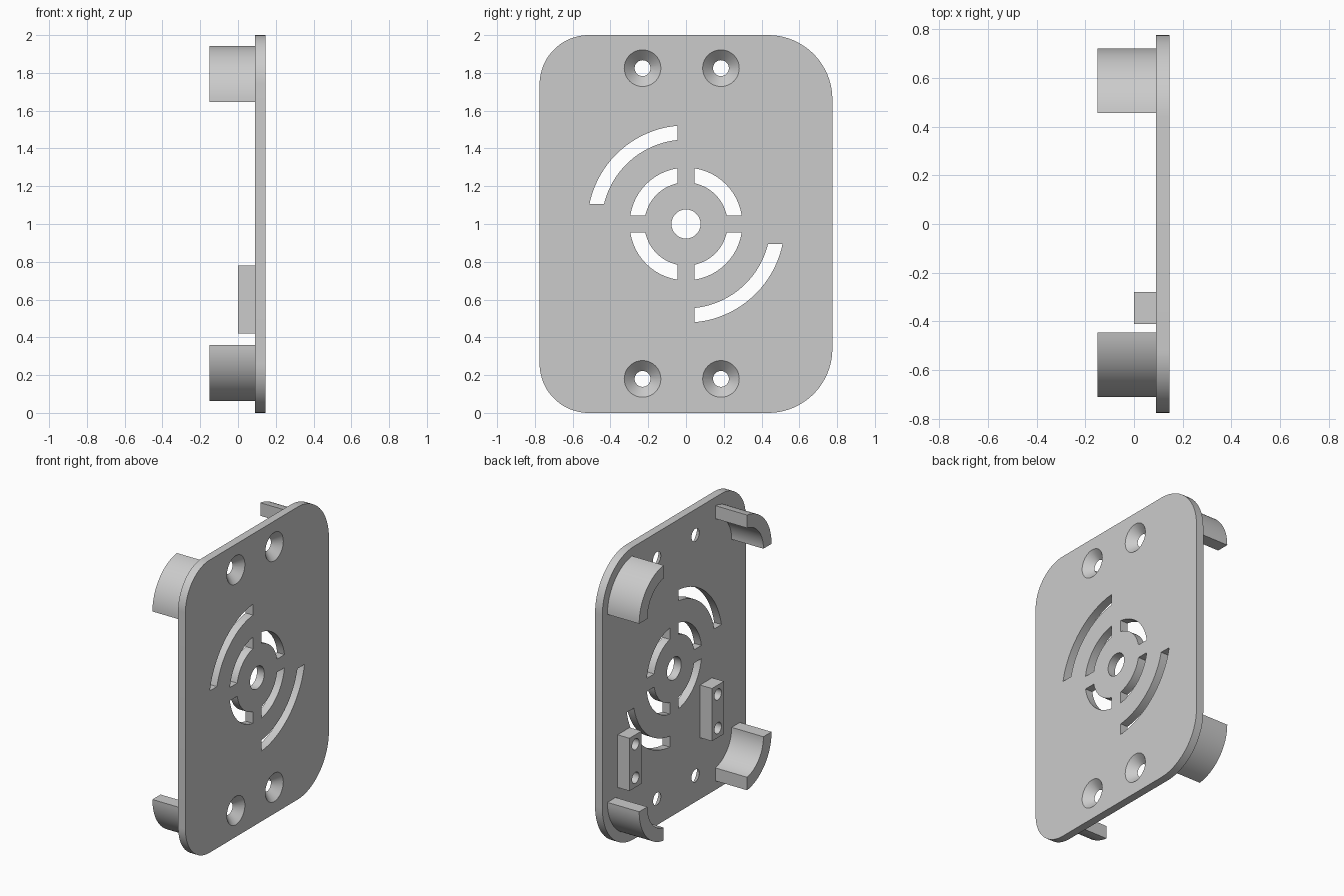
import bpy, bmesh
from math import pi, sin, cos, asin, acos

cube = bpy.data.objects.get("Cube")
if cube:
    bpy.data.objects.remove(cube)

grey = bpy.data.materials.new("light grey")
grey.use_nodes = True
grey.diffuse_color = (0.6, 0.6, 0.6, 1)
grey.node_tree.nodes["Principled BSDF"].inputs["Base Color"].default_value = grey.diffuse_color

BACK, FRONT = 0.09, 0.145     # plate faces along x
MID = 1.0                     # height of the plate centre


def arc(cy, cz, r, a0, a1, n=20):
    """Points (y, z) along an arc."""
    return [(cy + r * cos(a0 + (a1 - a0) * i / n),
             cz + r * sin(a0 + (a1 - a0) * i / n)) for i in range(n + 1)]


def circle(cy, cz, r, n=40):
    return arc(cy, cz, r, 0, 2 * pi, n)[:-1]


def ring_piece(cy, cz, sy, sz, inner, outer, off_y, off_z):
    """Quarter ring in quadrant (sy, sz), trimmed parallel to the axes."""
    pts = arc(0, 0, outer, asin(off_z / outer), acos(off_y / outer))
    pts += arc(0, 0, inner, acos(off_y / inner), asin(off_z / inner))
    return [(cy + sy * y, cz + sz * z) for y, z in pts]


def loft(bm, first, x0, second, x1):
    """Closed solid between two matching outlines."""
    a = [bm.verts.new((x0, y, z)) for y, z in first]
    b = [bm.verts.new((x1, y, z)) for y, z in second]
    bm.faces.new(a)
    bm.faces.new(b[::-1])
    for i in range(len(a)):
        j = (i + 1) % len(a)
        bm.faces.new((a[j], a[i], b[i], b[j]))


def make(name, solids):
    """Object from a list of (outline, x0, outline, x1)."""
    bm = bmesh.new()
    for s in solids:
        loft(bm, *s)
    bmesh.ops.recalc_face_normals(bm, faces=bm.faces)
    mesh = bpy.data.meshes.new(name)
    bm.to_mesh(mesh)
    bm.free()
    mesh.materials.append(grey)
    obj = bpy.data.objects.new(name, mesh)
    bpy.context.collection.objects.link(obj)
    return obj


def select(obj):
    bpy.ops.object.select_all(action='DESELECT')
    obj.select_set(True)
    bpy.context.view_layer.objects.active = obj


def cut(obj, solids):
    cutter = make("cutter", solids)
    cutter.hide_render = True
    mod = obj.modifiers.new("cut", 'BOOLEAN')
    mod.operation = 'DIFFERENCE'
    mod.solver = 'EXACT'
    mod.object = cutter
    select(obj)
    bpy.ops.object.modifier_apply(modifier=mod.name)
    bpy.data.objects.remove(cutter)


def smooth(obj):
    select(obj)
    bpy.ops.object.shade_smooth_by_angle(angle=0.5)


def prism(outline, x0, x1):
    return (outline, x0, outline, x1)


# Plate, with larger corner radii on the +y side
W, big, small = 0.775, 0.34, 0.26
outline = (arc(W - big, 2 - big, big, 0, pi / 2)
           + arc(small - W, 2 - small, small, pi / 2, pi)
           + arc(small - W, small, small, pi, 1.5 * pi)
           + arc(W - big, big, big, 1.5 * pi, 2 * pi))
plate = make("plate", [prism(outline, BACK, FRONT)])

# Centre hole, ring slots and long arc slots
lo, hi = BACK - 0.05, FRONT + 0.05
holes = [prism(circle(0, MID, 0.077), lo, hi)]
for sy in (-1, 1):
    for sz in (-1, 1):
        holes.append(prism(ring_piece(0, MID, sy, sz, 0.22, 0.298, 0.045, 0.045), lo, hi))
    holes.append(prism(ring_piece(0, MID, sy, -sy, 0.447, 0.522, 0.045, 0.105), lo, hi))

# Countersunk screw holes
e = 0.01
for y in (-0.23, 0.185):
    for z in (0.18, 1.825):
        holes.append((circle(y, z, 0.042 - e), BACK - e, circle(y, z, 0.097 + e), FRONT + e))
cut(plate, holes)
smooth(plate)

# Curved corner clips on the back
for side, sy, cy in (("right", 1, 0.42), ("left", -1, -0.41)):
    for level, sz, cz in (("upper", 1, 1.645), ("lower", -1, 0.36)):
        shape = ring_piece(cy, cz, sy, sz, 0.212, 0.3, 0.035, 0)
        smooth(make(f"{level}_{side}_clip", [prism(shape, -0.15, BACK + 0.005)]))

# Mounting blocks with two screw holes each
for side, y in (("right", 0.545), ("left", -0.345)):
    h, z = 0.065, 0.6
    box = [(y - h, z - 0.18), (y + h, z - 0.18), (y + h, z + 0.18), (y - h, z + 0.18)]
    block = make(f"{side}_mounting_block", [prism(box, 0, BACK + 0.005)])
    cut(block, [prism(circle(y, z + d, 0.038, 24), -0.05, BACK - 0.005) for d in (-0.115, 0.115)])
    smooth(block)
